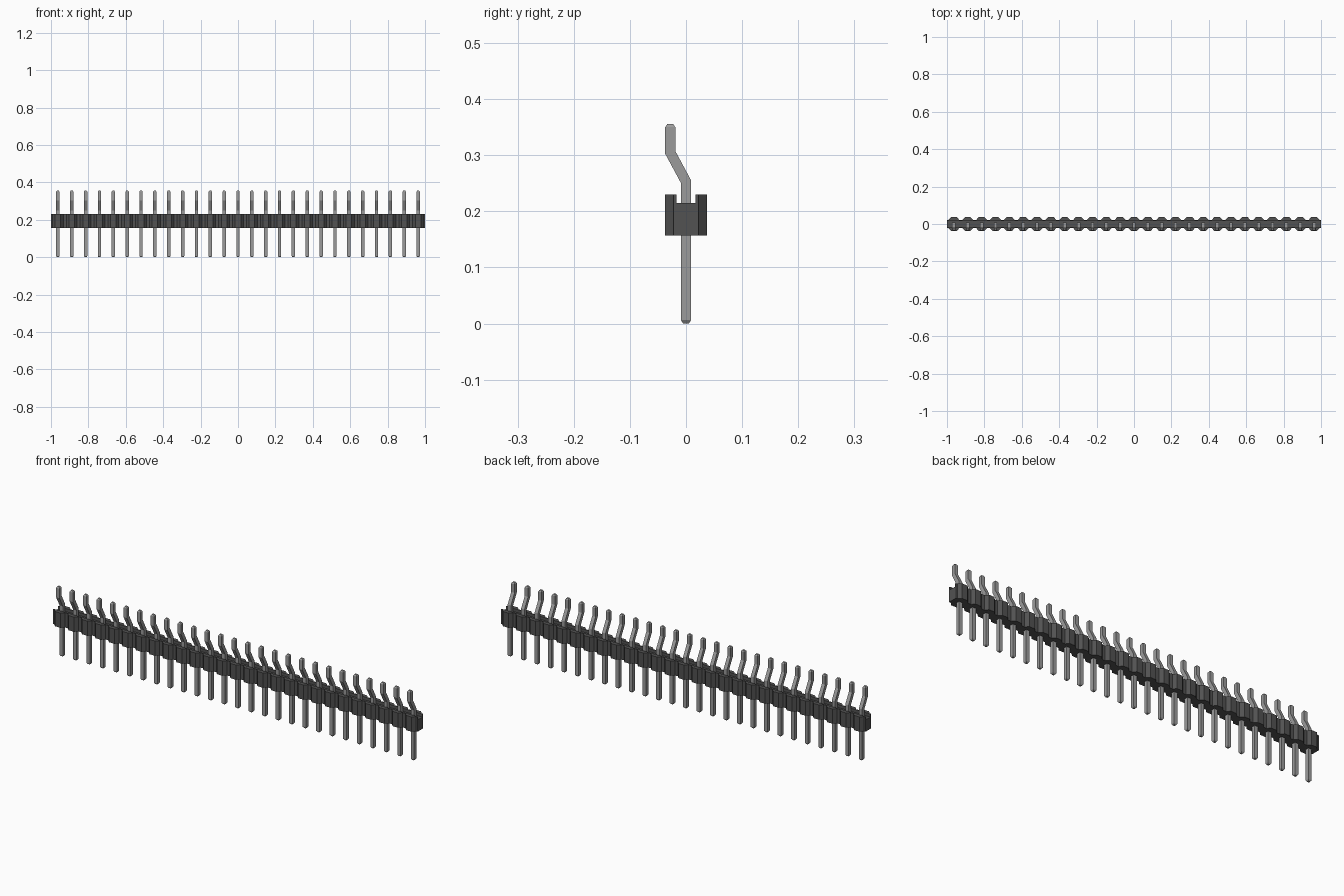
import bpy
import bmesh

if "Cube" in bpy.data.objects:
    bpy.data.objects.remove(bpy.data.objects["Cube"], do_unlink=True)

PINS = 27
PITCH = 2 / PINS


def material(name, value, metallic=0.0):
    mat = bpy.data.materials.new(name)
    mat.use_nodes = True
    color = (value, value, value, 1)
    mat.diffuse_color = color
    bsdf = mat.node_tree.nodes["Principled BSDF"]
    bsdf.inputs["Base Color"].default_value = color
    bsdf.inputs["Roughness"].default_value = 0.6
    return mat


def loft(name, sections, mat):
    """Skin a list of equal-length closed sections and cap both ends."""
    bm = bmesh.new()
    rings = [[bm.verts.new(p) for p in section] for section in sections]
    count = len(rings[0])
    for a, b in zip(rings, rings[1:]):
        for i in range(count):
            j = (i + 1) % count
            bm.faces.new((a[i], a[j], b[j], b[i]))
    bm.faces.new(rings[0])
    bm.faces.new(rings[-1])
    bmesh.ops.recalc_face_normals(bm, faces=bm.faces)
    mesh = bpy.data.meshes.new(name)
    bm.to_mesh(mesh)
    bm.free()
    mesh.materials.append(mat)
    return mesh


def place(name, mesh, x=0.0):
    obj = bpy.data.objects.new(name, mesh)
    obj.location.x = x
    bpy.context.collection.objects.link(obj)


black = material("black plastic", 0.085)
grey = material("grey metal", 0.33)
centers = [(i - (PINS - 1) / 2) * PITCH for i in range(PINS)]

# Housing: grooved cross-section swept along x, swelling around every pin
BOTTOM, FLOOR, TOP, GROOVE = 0.157, 0.215, 0.23, 0.017
NARROW, WIDE = 0.022, 0.037


def housing_section(x, w):
    right = [(w, BOTTOM), (w, TOP), (GROOVE, TOP), (GROOVE, FLOOR)]
    left = [(-y, z) for y, z in reversed(right)]
    return [(x, y, z) for y, z in right + left]


stations = [(-1, NARROW)]
for c in centers:
    stations += [(c - 0.029, NARROW), (c - 0.015, WIDE),
                 (c + 0.015, WIDE), (c + 0.029, NARROW)]
stations.append((1, NARROW))
place("housing", loft("housing", [housing_section(x, w) for x, w in stations], black))

# Pin: square wire with tapered tips and a mitred double bend towards the front
HALF, TIP = 0.009, 0.005


def pin_section(y, z, half, tilt=0.0):
    return [(-half, y - half, z - tilt), (half, y - half, z - tilt),
            (half, y + half, z + tilt), (-half, y + half, z + tilt)]


pin = loft("pin", [
    pin_section(0, 0, TIP),
    pin_section(0, 0.006, HALF),
    pin_section(0, 0.253, HALF, 0.0024),
    pin_section(-0.028, 0.305, HALF, 0.0024),
    pin_section(-0.028, 0.35, HALF),
    pin_section(-0.028, 0.356, TIP),
], grey)
for i, c in enumerate(centers):
    place(f"pin_{i + 1}", pin, c)
